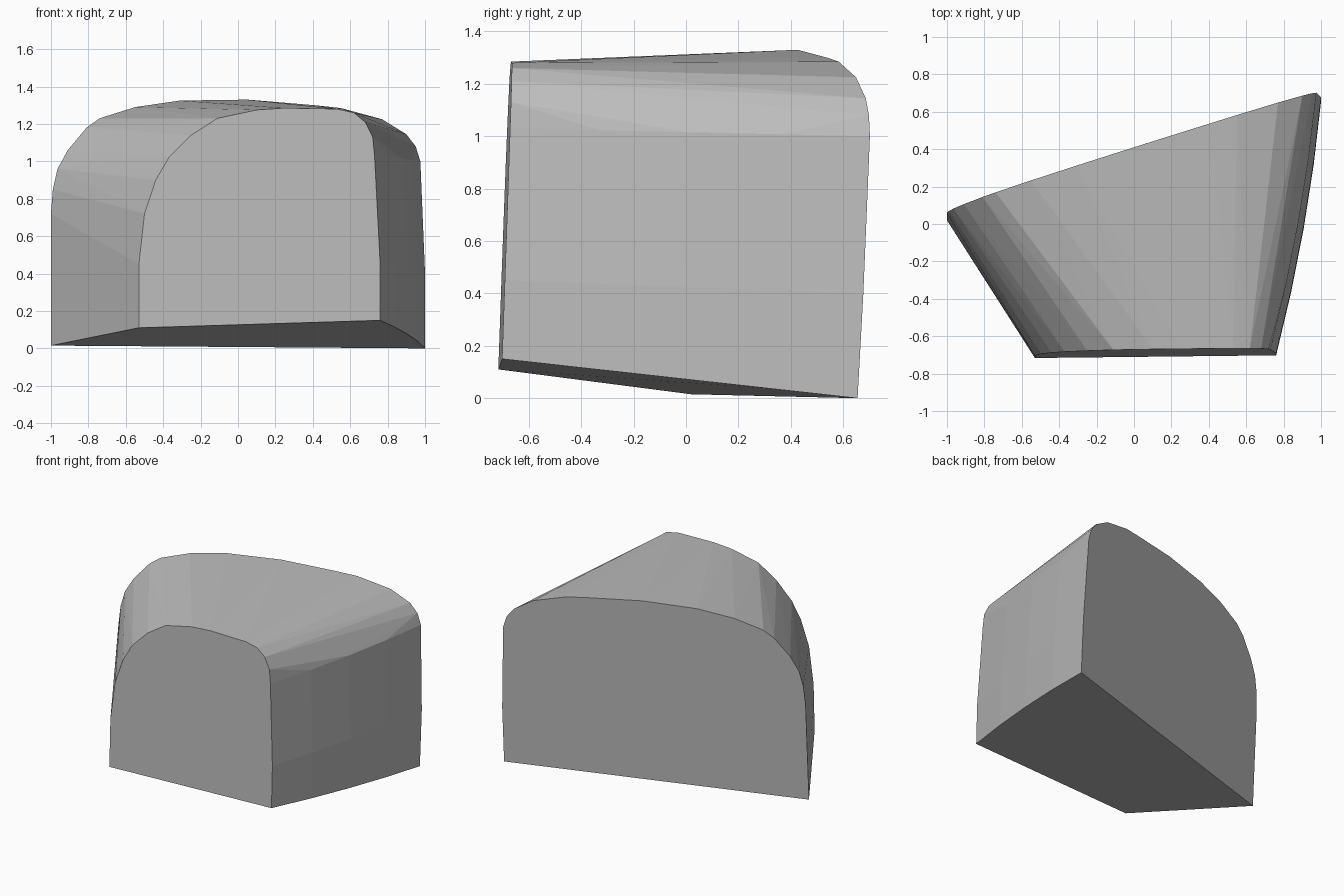
import bpy, bmesh
from mathutils import Vector

cube = bpy.data.objects.get("Cube")
if cube:
    bpy.data.objects.remove(cube, do_unlink=True)

# Arch outlines as (x, z), from the left foot over the top to the right foot
FRONT = [(-.53, .11), (-.53, .45), (-.5, .72), (-.44, .9), (-.37, 1.02), (-.25, 1.14),
         (-.11, 1.23), (.1, 1.275), (.25, 1.285), (.53, 1.28), (.62, 1.26), (.68, 1.21),
         (.72, 1.13), (.73, 1.03), (.745, .75), (.76, .45), (.76, .15)]
BACK = [(-1, .015), (-1, .72), (-.99, .85), (-.965, .96), (-.91, 1.06), (-.81, 1.18),
        (-.74, 1.23), (-.55, 1.29), (-.31, 1.325), (.05, 1.33), (.41, 1.3), (.55, 1.285),
        (.77, 1.225), (.9, 1.145), (.95, 1.08), (.975, 1), (.985, .75), (1, .4), (1, 0)]


def on_plane(outline, offset, slope_x, slope_z):
    """Place an outline on a leaning, slanted end plane."""
    return [Vector((x, offset + slope_x * x + slope_z * z, z)) for x, z in outline]


front = on_plane(FRONT, -.715, .01, .035)
back = on_plane(BACK, .337, .318, .055)

# Gentle outward bow of the long side wall
bow = []
for a, b in zip(front[-4:], back[-4:]):
    for t in (.25, .5, .75):
        p = a.lerp(b, t)
        p.x += .11 * t * (1 - t)
        bow.append(p)

# Solid convex body through both ends and the bowed wall
bm = bmesh.new()
for p in front + back + bow:
    bm.verts.new(p)
hull = bmesh.ops.convex_hull(bm, input=bm.verts[:])
loose = {v for v in hull["geom_interior"] + hull["geom_unused"]
         if isinstance(v, bmesh.types.BMVert) and not v.link_faces}
bmesh.ops.delete(bm, geom=list(loose), context="VERTS")
bmesh.ops.dissolve_limit(bm, angle_limit=.015, verts=bm.verts[:], edges=bm.edges[:])
bmesh.ops.recalc_face_normals(bm, faces=bm.faces[:])

mesh = bpy.data.meshes.new("arched_block")
bm.to_mesh(mesh)
bm.free()
body = bpy.data.objects.new("arched_block", mesh)
bpy.context.collection.objects.link(body)

# Plain grey
grey = bpy.data.materials.new("plain_grey")
grey.use_nodes = True
colour = (.5, .5, .5, 1)
grey.diffuse_color = colour
grey.node_tree.nodes["Principled BSDF"].inputs["Base Color"].default_value = colour
mesh.materials.append(grey)
